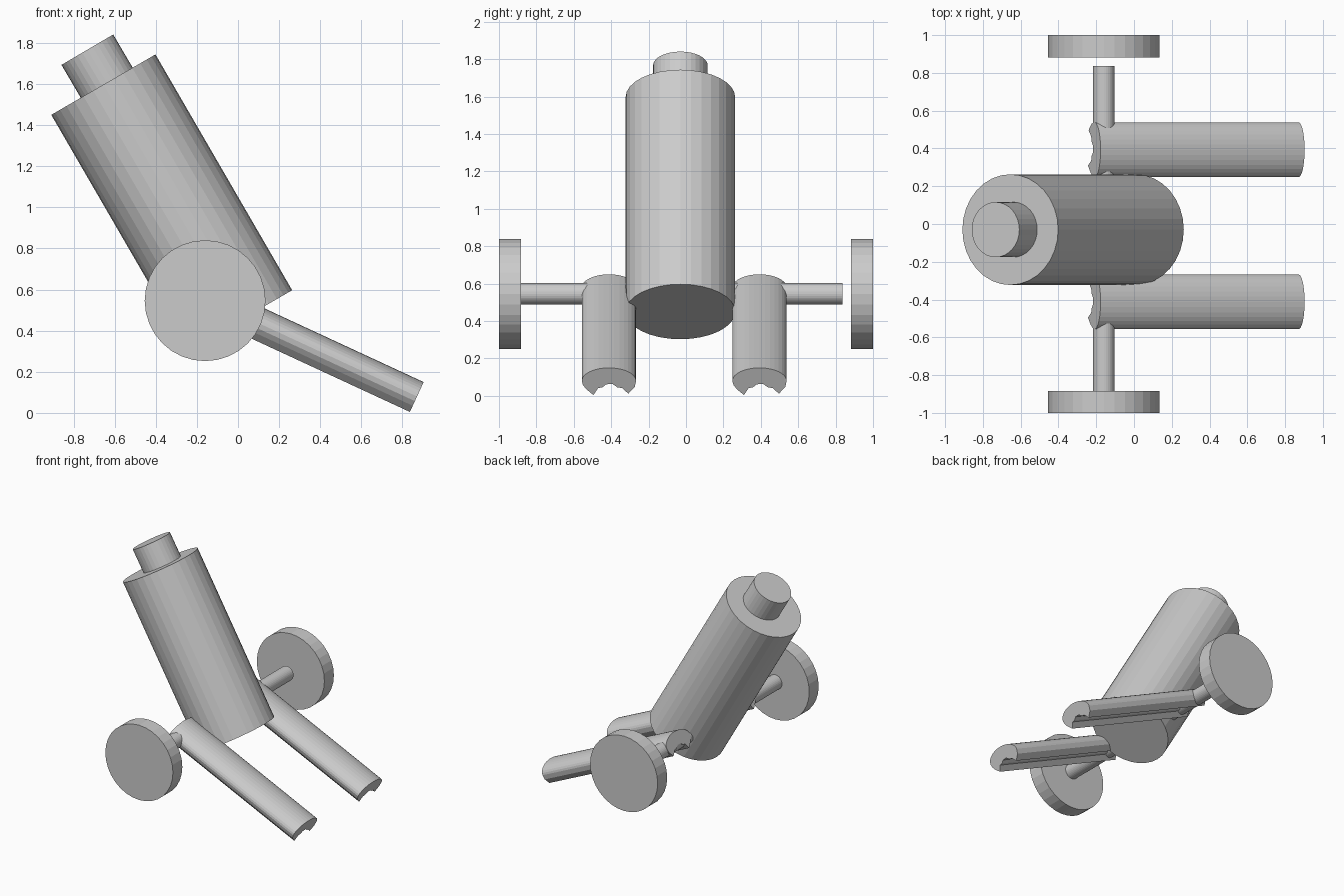
import bpy, bmesh, math
from mathutils import Vector

if "Cube" in bpy.data.objects:
    bpy.data.objects.remove(bpy.data.objects["Cube"])


def rod(name, a, b, r):
    """Flat-faced 32-sided cylinder from point a to point b."""
    a, b = Vector(a), Vector(b)
    bpy.ops.mesh.primitive_cylinder_add(vertices=32, radius=r, depth=(b - a).length,
                                        location=(a + b) / 2)
    ob = bpy.context.object
    ob.name = name
    ob.rotation_euler = (b - a).to_track_quat('Z', 'Y').to_euler()
    return ob


def prism(name, profile, start, end):
    """Sweep a (y, height) profile from start to end in the xz plane."""
    start, end = Vector(start), Vector(end)
    side = Vector((0, 1, 0))
    up = (end - start).normalized().cross(side)
    if up.z < 0:
        up = -up
    bm = bmesh.new()
    rings = [[bm.verts.new(p + side * u + up * v) for u, v in profile] for p in (start, end)]
    n = len(profile)
    for i in range(n):
        j = (i + 1) % n
        bm.faces.new((rings[0][i], rings[0][j], rings[1][j], rings[1][i]))
    bm.faces.new(rings[0])
    bm.faces.new(rings[1])
    bmesh.ops.recalc_face_normals(bm, faces=bm.faces)
    me = bpy.data.meshes.new(name)
    bm.to_mesh(me)
    bm.free()
    ob = bpy.data.objects.new(name, me)
    bpy.context.collection.objects.link(ob)
    return ob


# leaning barrel and its neck
rod("body", (0.01, -0.03, 0.45), (-0.655, -0.03, 1.597), 0.293)
rod("neck", (-0.635, -0.03, 1.60), (-0.733, -0.03, 1.767), 0.146)

# cross axle and wheels
rod("axle", (-0.16, -0.89, 0.546), (-0.16, 0.837, 0.546), 0.057)
rod("wheel_front", (-0.16, -1.0, 0.546), (-0.16, -0.883, 0.546), 0.294)
rod("wheel_back", (-0.16, 0.882, 0.546), (-0.16, 1.0, 0.546), 0.294)

# flattened legs with a grooved underside
leg_profile = [(0.145 * math.cos(math.pi * i / 16), 0.077 * math.sin(math.pi * i / 16))
               for i in range(17)]
leg_profile += [(-0.139, -0.025), (-0.12, -0.05), (-0.083, -0.083), (-0.058, -0.042),
                (-0.035, -0.038), (-0.015, -0.02), (0.02, -0.018), (0.045, -0.038),
                (0.07, -0.042), (0.104, -0.075), (0.138, -0.035)]
for name, y in (("leg_front", -0.412), ("leg_back", 0.393)):
    prism(name, leg_profile, (-0.209, y, 0.58), (0.871, y, 0.08))
